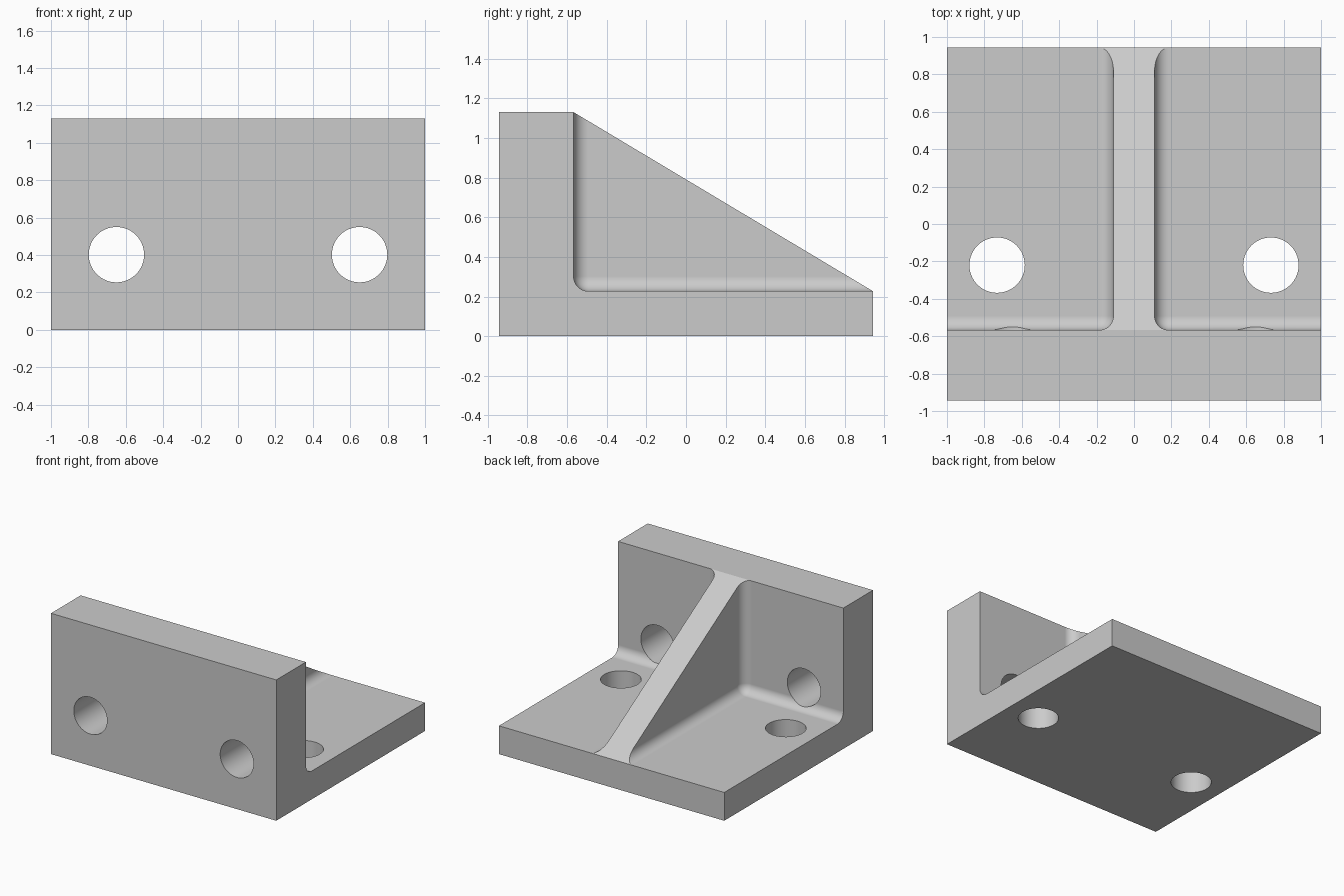
import bpy, bmesh, math
from mathutils import Matrix, Vector

cube = bpy.data.objects.get("Cube")
if cube:
    bpy.data.objects.remove(cube, do_unlink=True)

HALF_W, HALF_D, HEIGHT = 1.0, 0.943, 1.13
WALL_Y, BASE_Z, RIB_X = -0.567, 0.227, 0.11
FILLET, HOLE_R, FAR = 0.075, 0.148, 2.0

grey = bpy.data.materials.new("plain grey")
grey.use_nodes = True
grey.diffuse_color = (0.6, 0.6, 0.6, 1)
grey.node_tree.nodes["Principled BSDF"].inputs["Base Color"].default_value = (0.6, 0.6, 0.6, 1)


def make_object(name, bm):
    bmesh.ops.recalc_face_normals(bm, faces=bm.faces)
    mesh = bpy.data.meshes.new(name)
    bm.to_mesh(mesh)
    bm.free()
    mesh.materials.append(grey)
    obj = bpy.data.objects.new(name, mesh)
    bpy.context.collection.objects.link(obj)
    return obj


def box(low, high):
    low, high = Vector(low), Vector(high)
    bm = bmesh.new()
    bmesh.ops.create_cube(bm, size=1, matrix=Matrix.Translation((low + high) / 2)
                          @ Matrix.Diagonal((*(high - low), 1)))
    return bm


def pocket(side):
    # Open corner pocket whose three inner edges leave the fillets
    corner = Vector((side * RIB_X, WALL_Y, BASE_Z))
    bm = box((min(corner.x, side * FAR), WALL_Y, BASE_Z),
             (max(corner.x, side * FAR), FAR, FAR))
    inner = [e for e in bm.edges
             if any((v.co - corner).length < 1e-4 for v in e.verts)]
    bmesh.ops.bevel(bm, geom=inner, offset=FILLET, segments=12, profile=0.5,
                    affect='EDGES')
    return make_object("pocket_cutter", bm)


def slope():
    # Wedge above the sloping rib top
    run, drop = HALF_D - WALL_Y, HEIGHT - BASE_Z
    end_z = HEIGHT - drop * (FAR - WALL_Y) / run
    bm = bmesh.new()
    profile = [(WALL_Y, HEIGHT), (FAR, end_z), (FAR, FAR), (WALL_Y, FAR)]
    face = bm.faces.new([bm.verts.new((-FAR, y, z)) for y, z in profile])
    side = bmesh.ops.extrude_face_region(bm, geom=[face])["geom"]
    bmesh.ops.translate(bm, vec=(2 * FAR, 0, 0),
                        verts=[g for g in side if isinstance(g, bmesh.types.BMVert)])
    return make_object("slope_cutter", bm)


def hole(centre, depth, tilt):
    bm = bmesh.new()
    bmesh.ops.create_cone(bm, cap_ends=True, segments=64, radius1=HOLE_R,
                          radius2=HOLE_R, depth=depth,
                          matrix=Matrix.Translation(centre) @ Matrix.Rotation(tilt, 4, 'X'))
    return make_object("hole_cutter", bm)


# Solid block, carved into base, wall and rib
bracket = make_object("ribbed_angle_bracket",
                      box((-HALF_W, -HALF_D, 0), (HALF_W, HALF_D, HEIGHT)))
cutters = [slope()]
for side in (-1, 1):
    cutters += [pocket(side),
                hole((side * 0.65, (WALL_Y - HALF_D) / 2, 0.402), 0.7, math.pi / 2),
                hole((side * 0.732, -0.22, BASE_Z / 2), 0.5, 0)]

for cutter in cutters:
    cutter.hide_render = True
    mod = bracket.modifiers.new("cut", 'BOOLEAN')
    mod.operation, mod.solver, mod.object = 'DIFFERENCE', 'EXACT', cutter

# Bake the cuts and drop the cutters
bpy.context.view_layer.update()
deps = bpy.context.evaluated_depsgraph_get()
result = bpy.data.meshes.new_from_object(bracket.evaluated_get(deps))
bracket.modifiers.clear()
bracket.data = result
for cutter in cutters:
    bpy.data.objects.remove(cutter, do_unlink=True)
result.materials.clear()
result.materials.append(grey)

# Smooth fillets and bores, crisp outer edges, even flats
bpy.ops.object.select_all(action='DESELECT')
bracket.select_set(True)
bpy.context.view_layer.objects.active = bracket
bpy.ops.object.shade_smooth_by_angle(angle=math.radians(25))
weighted = bracket.modifiers.new("even flats", 'WEIGHTED_NORMAL')
weighted.keep_sharp = True
